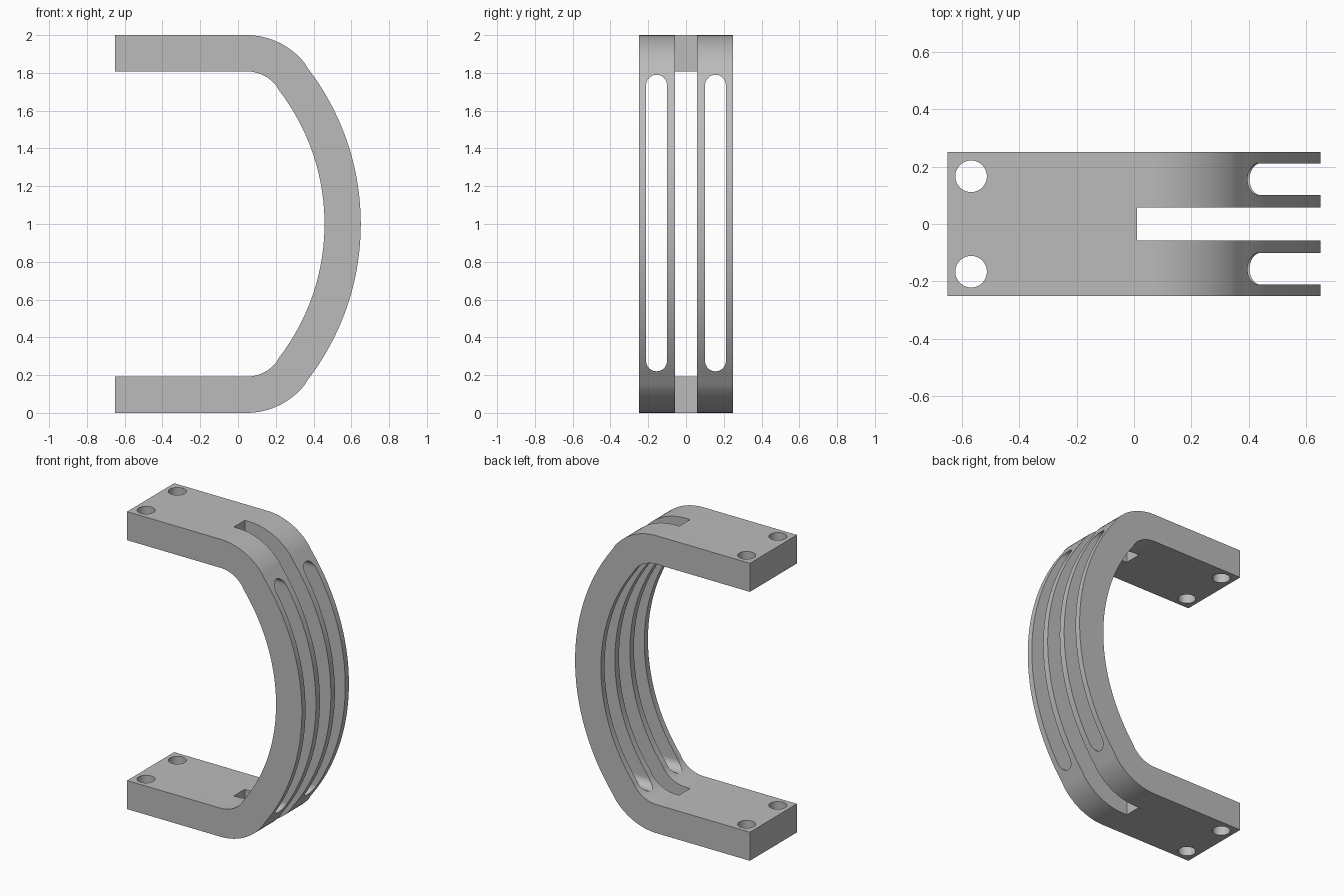
import bpy, bmesh, math
from mathutils import Matrix, Vector

cube = bpy.data.objects.get("Cube")
if cube:
    bpy.data.objects.remove(cube, do_unlink=True)

THICK = 0.192                 # bar thickness
HALF_W = 0.25                 # half depth along y
BEND_R, BEND_X = 0.394, 0.045   # corner bend: outer radius, centre x
BOW_R, BOW_X = 1.352, -0.702    # large bow: outer radius, centre x
BEND_Z = 2 - BEND_R
SPLIT = math.atan2(BEND_Z - 1, BEND_X - BOW_X)  # angle where bend meets bow

grey = bpy.data.materials.new("satin grey")
grey.use_nodes = True
COLOUR = (0.5, 0.5, 0.5, 1)
grey.diffuse_color = COLOUR
grey.node_tree.nodes["Principled BSDF"].inputs["Base Color"].default_value = COLOUR


def make_object(name, bm):
    bmesh.ops.recalc_face_normals(bm, faces=bm.faces)
    mesh = bpy.data.meshes.new(name)
    bm.to_mesh(mesh)
    bm.free()
    obj = bpy.data.objects.new(name, mesh)
    bpy.context.collection.objects.link(obj)
    mesh.materials.append(grey)
    return obj


def prism(name, points, direction):
    """Extrude a closed outline along a direction."""
    bm = bmesh.new()
    face = bm.faces.new([bm.verts.new(p) for p in points])
    ext = bmesh.ops.extrude_face_region(bm, geom=[face])
    verts = [v for v in ext["geom"] if isinstance(v, bmesh.types.BMVert)]
    bmesh.ops.translate(bm, verts=verts, vec=direction)
    return make_object(name, bm)


def arc(cx, cz, r, a0, a1, n):
    steps = [a0 + (a1 - a0) * i / n for i in range(n + 1)]
    return [(cx + r * math.cos(a), cz + r * math.sin(a)) for a in steps]


def half_path(offset):
    """Upper half of one side of the bar, from the free end to mid height."""
    bend = arc(BEND_X, BEND_Z, BEND_R - offset, math.pi / 2, SPLIT, 16)
    bow = arc(BOW_X, 1, BOW_R - offset, SPLIT, 0, 28)
    return [(-0.65, 2 - offset)] + bend + bow[1:]


def full_path(offset):
    half = half_path(offset)
    return half + [(x, 2 - z) for x, z in reversed(half[:-1])]


# Bowed bracket: a rectangular section swept along the path
bm = bmesh.new()
rings = []
for (ox, oz), (ix, iz) in zip(full_path(0), full_path(THICK)):
    section = [(ox, -HALF_W, oz), (ox, HALF_W, oz), (ix, HALF_W, iz), (ix, -HALF_W, iz)]
    rings.append([bm.verts.new(p) for p in section])
for a, b in zip(rings, rings[1:]):
    for i in range(4):
        j = (i + 1) % 4
        bm.faces.new((a[i], a[j], b[j], b[i]))
bm.faces.new(rings[0])
bm.faces.new(rings[-1])
bracket = make_object("bowed_bracket", bm)

cutters = []

# Central slot, open through the whole bow
cutters.append(prism("central_slot_cutter",
                     [(0.01, -0.058, -0.1), (0.01, 0.058, -0.1),
                      (0.01, 0.058, 2.1), (0.01, -0.058, 2.1)], Vector((1, 0, 0))))

for side, sign in (("left", 1), ("right", -1)):
    # Long round-ended slots through the bow
    y, r, low, high = sign * 0.156, 0.055, 0.275, 1.735
    outline = arc(y, high, r, 0, math.pi, 20) + arc(y, low, r, math.pi, 2 * math.pi, 20)
    cutters.append(prism("long_slot_cutter_" + side,
                         [(0.03, py, pz) for py, pz in outline], Vector((1, 0, 0))))
    # Bolt holes through both arms
    bm = bmesh.new()
    bmesh.ops.create_cone(bm, cap_ends=True, segments=40, radius1=0.055, radius2=0.055,
                          depth=2.4, matrix=Matrix.Translation((-0.567, sign * 0.166, 1)))
    cutters.append(make_object("bolt_hole_cutter_" + side, bm))

# Cut the openings, then drop the cutters
bpy.context.view_layer.objects.active = bracket
for cutter in cutters:
    cutter.hide_render = True
    mod = bracket.modifiers.new(cutter.name, "BOOLEAN")
    mod.operation = "DIFFERENCE"
    mod.solver = "EXACT"
    mod.object = cutter
    bpy.ops.object.modifier_apply(modifier=mod.name)
    bpy.data.objects.remove(cutter, do_unlink=True)

bpy.ops.object.select_all(action="DESELECT")
bracket.select_set(True)
bpy.ops.object.shade_smooth_by_angle(angle=math.radians(30))
